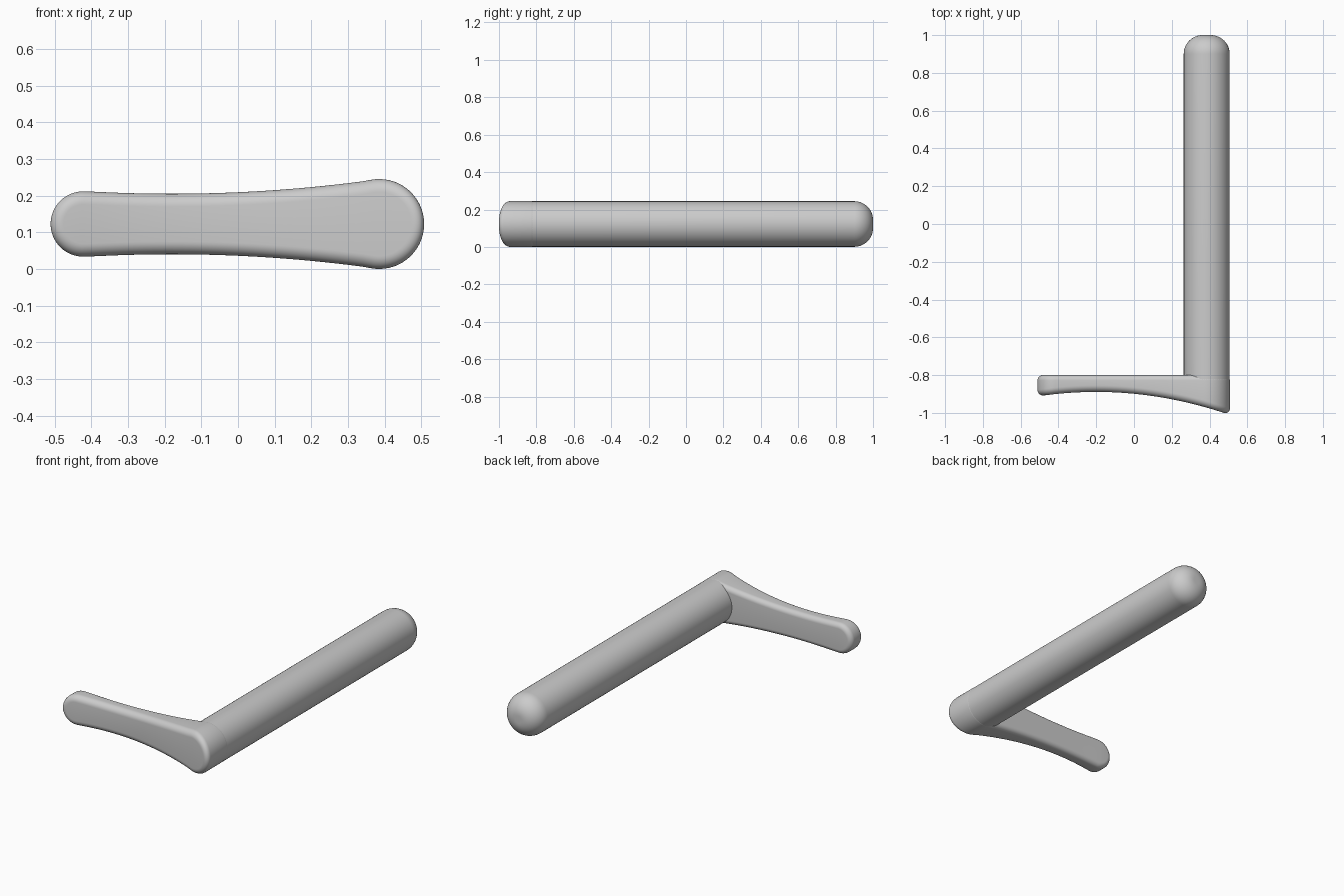
import bpy, bmesh, math

if "Cube" in bpy.data.objects:
    bpy.data.objects.remove(bpy.data.objects["Cube"])

ZC = 0.1225          # height of the common centre line
BACK = -0.80         # rear plane of the arm
R_FRONT, R_BACK = 0.035, 0.028   # edge rounding of the arm
HX, HR = 0.385, 0.1218           # handle axis and radius

grey = bpy.data.materials.new("plain grey")
grey.diffuse_color = (0.6, 0.6, 0.6, 1)
grey.use_nodes = True
grey.node_tree.nodes["Principled BSDF"].inputs["Base Color"].default_value = grey.diffuse_color


def finish(name, bm):
    bmesh.ops.remove_doubles(bm, verts=bm.verts, dist=1e-6)
    bmesh.ops.recalc_face_normals(bm, faces=bm.faces)
    mesh = bpy.data.meshes.new(name)
    bm.to_mesh(mesh)
    bm.free()
    mesh.materials.append(grey)
    obj = bpy.data.objects.new(name, mesh)
    bpy.context.collection.objects.link(obj)
    bpy.context.view_layer.objects.active = obj
    obj.select_set(True)
    bpy.ops.object.shade_smooth_by_angle(angle=math.radians(35))
    obj.select_set(False)


# Arm outline, upper half: (x, height, normal x, normal height)
def arc(cx, r, a0, a1, n):
    for i in range(n + 1):
        a = math.radians(a0 + (a1 - a0) * i / n)
        yield (cx + r * math.cos(a), r * math.sin(a), math.cos(a), math.sin(a))


def side(x0, x1, n):
    for i in range(1, n):
        x = x0 + (x1 - x0) * i / n
        slope = 0.25 * (x + 0.18)
        k = math.hypot(slope, 1)
        yield (x, 0.0825 + 0.125 * (x + 0.18) ** 2, -slope / k, 1 / k)


outline = (list(arc(-0.422, 0.089, 180, 86.6, 16)) + list(side(-0.417, 0.369, 24))
           + list(arc(HX, 0.1225, 97.5, 0, 20)))


def front(x):
    return -0.889 - 0.243 * (x + 0.2) ** 2


# Arm: rings run from the rear face, round the edge, to the curved front face
bm = bmesh.new()
STEPS = 8
levels = []
for i in range(STEPS + 1):
    a = math.pi / 2 * i / STEPS
    levels.append((R_BACK * (1 - math.sin(a)), R_BACK * (1 - math.cos(a)), False))
for i in range(STEPS + 1):
    a = math.pi / 2 * i / STEPS
    levels.append((R_FRONT * (1 - math.cos(a)), R_FRONT * (1 - math.sin(a)), True))

rings = []
for inset, depth, is_front in levels:
    halves = []
    for s in (1, -1):
        row = []
        for x, h, nx, nh in outline:
            px, ph = x - nx * inset, h - nh * inset
            y = front(px) + depth if is_front else BACK - depth
            row.append(bm.verts.new((px, y, ZC + s * ph)))
        halves.append(row)
    rings.append(halves)

for a, b in zip(rings, rings[1:]):
    for s in (0, 1):
        for i in range(len(outline) - 1):
            bm.faces.new((a[s][i], a[s][i + 1], b[s][i + 1], b[s][i]))
for top, bottom in (rings[0], rings[-1]):
    for i in range(len(outline) - 1):
        bm.faces.new((top[i], top[i + 1], bottom[i + 1], bottom[i]))
bmesh.ops.dissolve_degenerate(bm, dist=1e-6, edges=bm.edges)
finish("arm", bm)

# Handle: turned rod with a rounded free end, rooted inside the arm
bm = bmesh.new()
profile = [(0, -0.92), (HR, -0.92)]
for i in range(13):
    a = math.pi / 2 * i / 12
    profile.append((HR - 0.1 + 0.1 * math.cos(a), 0.9 + 0.1 * math.sin(a)))
profile.append((0, 1.0))
verts = [bm.verts.new((HX + r, y, ZC)) for r, y in profile]
edges = [bm.edges.new(p) for p in zip(verts, verts[1:])]
bmesh.ops.spin(bm, geom=verts + edges, cent=(HX, 0, ZC), axis=(0, 1, 0),
               angle=math.tau, steps=64, use_merge=True)
finish("handle", bm)
